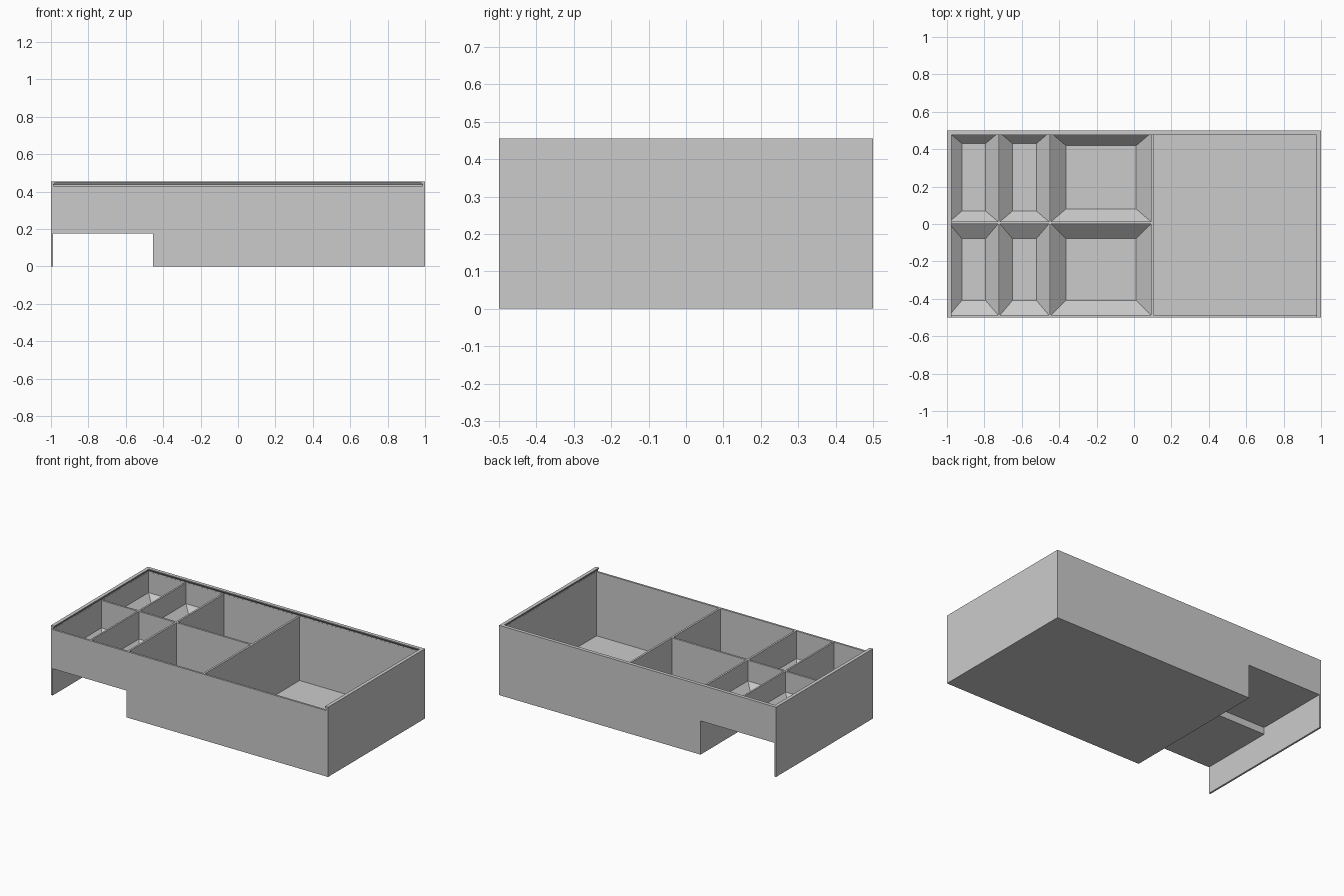
import bpy, bmesh

if "Cube" in bpy.data.objects:
    bpy.data.objects.remove(bpy.data.objects["Cube"])

L, W, H = 1.0, 0.5, 0.455      # half length, half width, height
T = 0.013                      # wall thickness
RIM = 0.43                     # height of dividers and front wall

grey = bpy.data.materials.new("light_grey")
grey.diffuse_color = (0.6, 0.6, 0.6, 1)
grey.use_nodes = True
grey.node_tree.nodes["Principled BSDF"].inputs["Base Color"].default_value = grey.diffuse_color


def stack(name, levels):
    """Convex solid from stacked rectangles (x0, x1, y0, y1, z)."""
    bm = bmesh.new()
    rings = []
    for x0, x1, y0, y1, z in levels:
        rings.append([bm.verts.new((x, y, z)) for x, y in
                      ((x0, y0), (x1, y0), (x1, y1), (x0, y1))])
    bm.faces.new(rings[0][::-1])
    bm.faces.new(rings[-1])
    for a, b in zip(rings, rings[1:]):
        for i in range(4):
            j = (i + 1) % 4
            bm.faces.new((a[i], a[j], b[j], b[i]))
    mesh = bpy.data.meshes.new(name)
    bm.to_mesh(mesh)
    bm.free()
    mesh.materials.append(grey)
    obj = bpy.data.objects.new(name, mesh)
    bpy.context.collection.objects.link(obj)
    return obj


def carve(target, cutter):
    mod = target.modifiers.new("cut", 'BOOLEAN')
    mod.operation, mod.solver, mod.object = 'DIFFERENCE', 'EXACT', cutter
    bpy.context.view_layer.objects.active = target
    bpy.ops.object.modifier_apply(modifier=mod.name)
    bpy.data.objects.remove(cutter)


tray = stack("tray", [(-L, L, -W, W, 0), (-L, L, -W, W, H)])

# sliding lid slot, open to the front, with undercut lips on three sides
carve(tray, stack("lid_slot", [
    (-L + T, L - T, -0.7, W - T, RIM),
    (-L + T, L - T, -0.7, W - T, 0.437),
    (-0.977, 0.977, -0.7, 0.477, 0.45),
    (-0.977, 0.977, -0.7, 0.477, 0.5)]))

# stepped notch under the small bins
carve(tray, stack("front_notch", [(-0.988, -0.455, -0.7, 0.7, -0.1),
                                  (-0.988, -0.455, -0.7, 0.7, 0.175)]))
carve(tray, stack("back_notch", [(-0.988, -0.455, 0.0, 0.7, 0.1),
                                 (-0.988, -0.455, 0.0, 0.7, 0.22)]))

# bins with chamfered bottoms: x range, x chamfer, back y chamfer, chamfer height
E = 0.0005
columns = [(-L + T + E, -0.727, 0.066, 0.056, 0.062, False),
           (-0.716, -0.455 - E, 0.066, 0.056, 0.062, False),
           (-0.443, 0.091, 0.079, 0.067, 0.078, True)]
for x0, x1, cx, back_cy, ch, deep in columns:
    for y0, y1, cy, floor in ((-W + T, 0.0, 0.078, 0.188),
                              (T, W - T - E, back_cy, 0.233)):
        z = T if deep else floor
        carve(tray, stack("bin", [
            (x0 + cx, x1 - cx, y0 + cy, y1 - cy, z),
            (x0, x1, y0, y1, z + ch),
            (x0, x1, y0, y1, 0.434)]))

# large plain compartment
big = (0.104, L - T - E, -W + T, W - T - E)
carve(tray, stack("large_bin", [(*big, T), (*big, 0.434)]))
